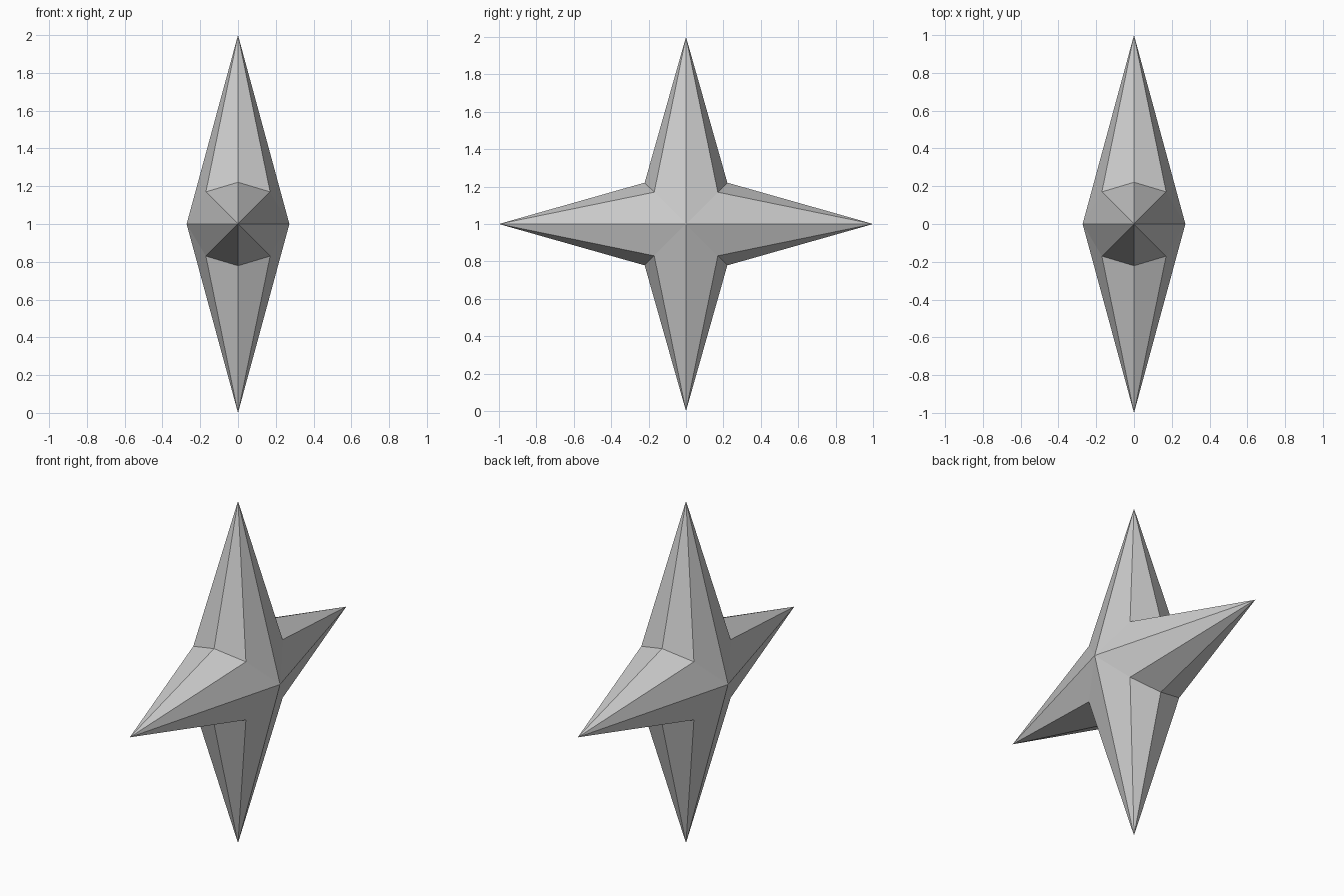
import bpy, bmesh
from mathutils import Vector, Matrix
from math import pi

if "Cube" in bpy.data.objects:
    bpy.data.objects.remove(bpy.data.objects["Cube"])

# Key points of one notch between two spikes, relative to the star centre
HUB = 0.272      # half thickness at the centre
RIDGE = 0.17     # offset of the bevelled notch corner on all axes
NOTCH = 0.221    # notch corner on the mid plane
up, side = Vector((0, 0, 1)), Vector((0, 1, 0))
notch = Vector((0, NOTCH, NOTCH))

bm = bmesh.new()

# Each quarter of each side has two broad faces and two bevel faces
for turn in range(4):
    rot = Matrix.Rotation(turn * pi / 2, 3, 'X')
    for s in (1, -1):
        hub = Vector((s * HUB, 0, 0))
        ridge = Vector((s * RIDGE, RIDGE, RIDGE))
        for tip in (up, side):
            for tri in ((hub, ridge, tip), (ridge, notch, tip)):
                bm.faces.new([bm.verts.new(rot @ p + up) for p in tri])

bmesh.ops.remove_doubles(bm, verts=bm.verts, dist=0.0005)
bmesh.ops.recalc_face_normals(bm, faces=bm.faces)

mesh = bpy.data.meshes.new("four_point_star")
bm.to_mesh(mesh)
bm.free()
star = bpy.data.objects.new("four_point_star", mesh)
bpy.context.collection.objects.link(star)
